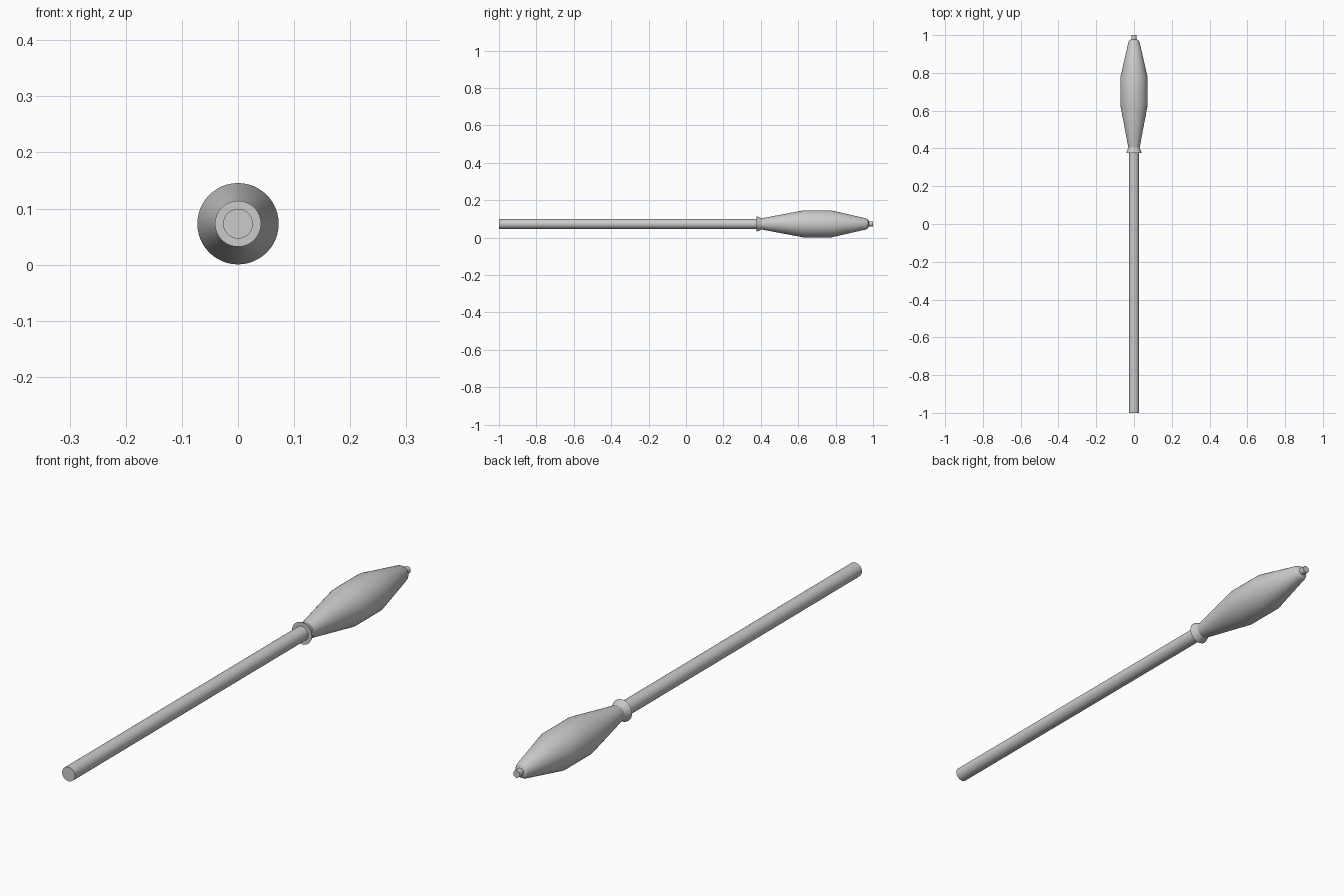
import bpy, bmesh
from math import cos, sin, tau, radians

if "Cube" in bpy.data.objects:
    bpy.data.objects.remove(bpy.data.objects["Cube"])

AXIS_Z = 0.073
SIDES = 48


def lathe(name, profile):
    """Revolve (y, radius) points about the long axis and cap both ends."""
    bm = bmesh.new()
    rings = [[bm.verts.new((r * cos(tau * i / SIDES), y, AXIS_Z + r * sin(tau * i / SIDES)))
              for i in range(SIDES)] for y, r in profile]
    for a, b in zip(rings, rings[1:]):
        for i in range(SIDES):
            j = (i + 1) % SIDES
            bm.faces.new((a[i], a[j], b[j], b[i]))
    bm.faces.new(rings[0])
    bm.faces.new(rings[-1])
    bmesh.ops.recalc_face_normals(bm, faces=bm.faces)
    mesh = bpy.data.meshes.new(name)
    bm.to_mesh(mesh)
    bm.free()
    obj = bpy.data.objects.new(name, mesh)
    bpy.context.collection.objects.link(obj)
    bpy.ops.object.select_all(action='DESELECT')
    obj.select_set(True)
    bpy.context.view_layer.objects.active = obj
    bpy.ops.object.shade_smooth_by_angle(angle=radians(30))
    return obj


# Straight tube
lathe("shaft", [(-1.0, 0.0265), (0.38, 0.0265)])

# Flared collar, tapered bulb and rounded nose
lathe("bulb_head", [(0.377, 0.041), (0.405, 0.030), (0.63, 0.0725), (0.775, 0.0725),
                    (0.962, 0.030), (0.972, 0.024), (0.978, 0.013)])

# Small tip
lathe("tip", [(0.97, 0.0135), (1.0, 0.0135)])
